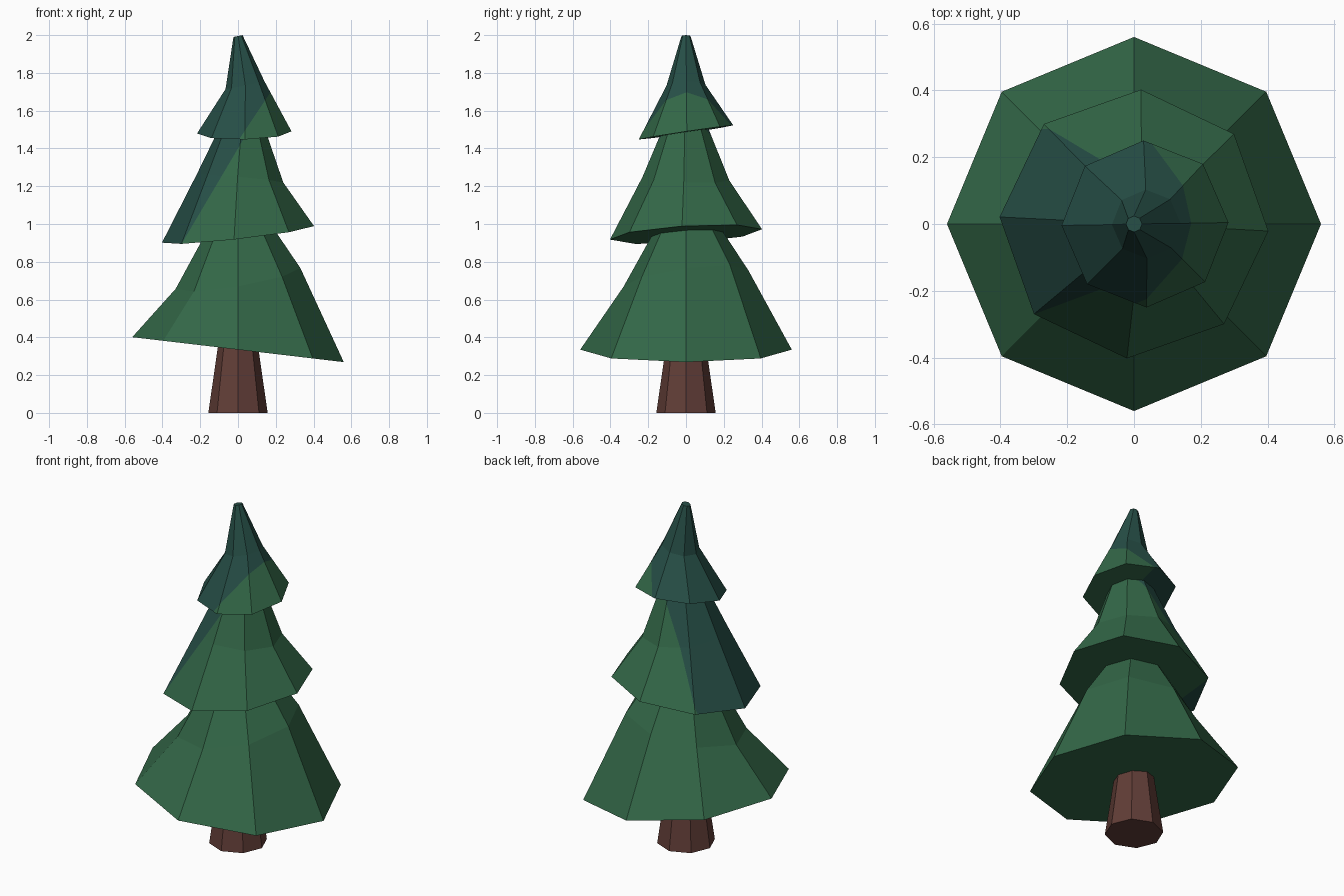
import bpy, bmesh, math
from mathutils import Vector

if "Cube" in bpy.data.objects:
    bpy.data.objects.remove(bpy.data.objects["Cube"])

SIDES = 8


def material(name, rgb):
    m = bpy.data.materials.new(name)
    m.diffuse_color = (*rgb, 1.0)
    m.use_nodes = True
    m.node_tree.nodes["Principled BSDF"].inputs["Base Color"].default_value = m.diffuse_color
    return m


green = material("pine green", (0.033, 0.137, 0.064))
teal = material("blue green", (0.0195, 0.077, 0.062))
brown = material("bark brown", (0.120, 0.047, 0.038))


def stacked_rings(name, rings, mats, turn=0.0, tint=None):
    """Faceted solid from rings (centre x, z, radius, tilt in x, tilt in y).
    tint = (x, z, slope): faces above that sloping plane get the second colour."""
    bm = bmesh.new()
    loops = []
    for cx, z, r, tx, ty in rings:
        loop = []
        for i in range(SIDES):
            a = math.radians(turn) + i * math.tau / SIDES
            dx, dy = r * math.cos(a), r * math.sin(a)
            loop.append(bm.verts.new((cx + dx, dy, z + tx * dx + ty * dy)))
        loops.append(loop)
    for lo, hi in zip(loops, loops[1:]):
        for i in range(SIDES):
            j = (i + 1) % SIDES
            bm.faces.new((lo[i], lo[j], hi[j], hi[i]))
    bm.faces.new(loops[0][::-1])
    bm.faces.new(loops[-1])
    if tint:
        x, z, slope = tint
        co, no = Vector((x, 0, z)), Vector((-slope, 0, 1)).normalized()
        bmesh.ops.bisect_plane(bm, geom=bm.verts[:] + bm.edges[:] + bm.faces[:],
                               plane_co=co, plane_no=no, dist=1e-5)
        for f in bm.faces:
            f.material_index = int((f.calc_center_median() - co).dot(no) > 0)
    bmesh.ops.recalc_face_normals(bm, faces=bm.faces[:])
    me = bpy.data.meshes.new(name)
    bm.to_mesh(me)
    bm.free()
    for m in mats:
        me.materials.append(m)
    ob = bpy.data.objects.new(name, me)
    bpy.context.collection.objects.link(ob)
    return ob


# Tapered trunk
stacked_rings("trunk", [(0, 0, 0.157, 0, 0), (0, 0.5, 0.085, 0, 0)], [brown])

# Three tilted, flared branch tiers
stacked_rings("lower_branches", [
    (0, 0.335, 0.56, -0.118, 0),
    (0, 0.712, 0.33, 0.167, 0.13),
    (0, 1.21, 0.03, 0, 0)], [green])

stacked_rings("middle_branches", [
    (0, 0.945, 0.403, 0.112, 0.062),
    (0.01, 1.24, 0.23, -0.09, -0.04),
    (0.035, 1.70, 0.04, 0, 0)], [green, teal], turn=-3, tint=(-0.29, 0.91, 1.69))

stacked_rings("top_branches", [
    (0.033, 1.485, 0.25, 0.02, 0.15),
    (0.037, 1.735, 0.103, 0.2, 0.02),
    (0, 1.995, 0.024, 0.2, 0)], [green, teal], turn=1, tint=(0.0, 1.44, 1.5))
